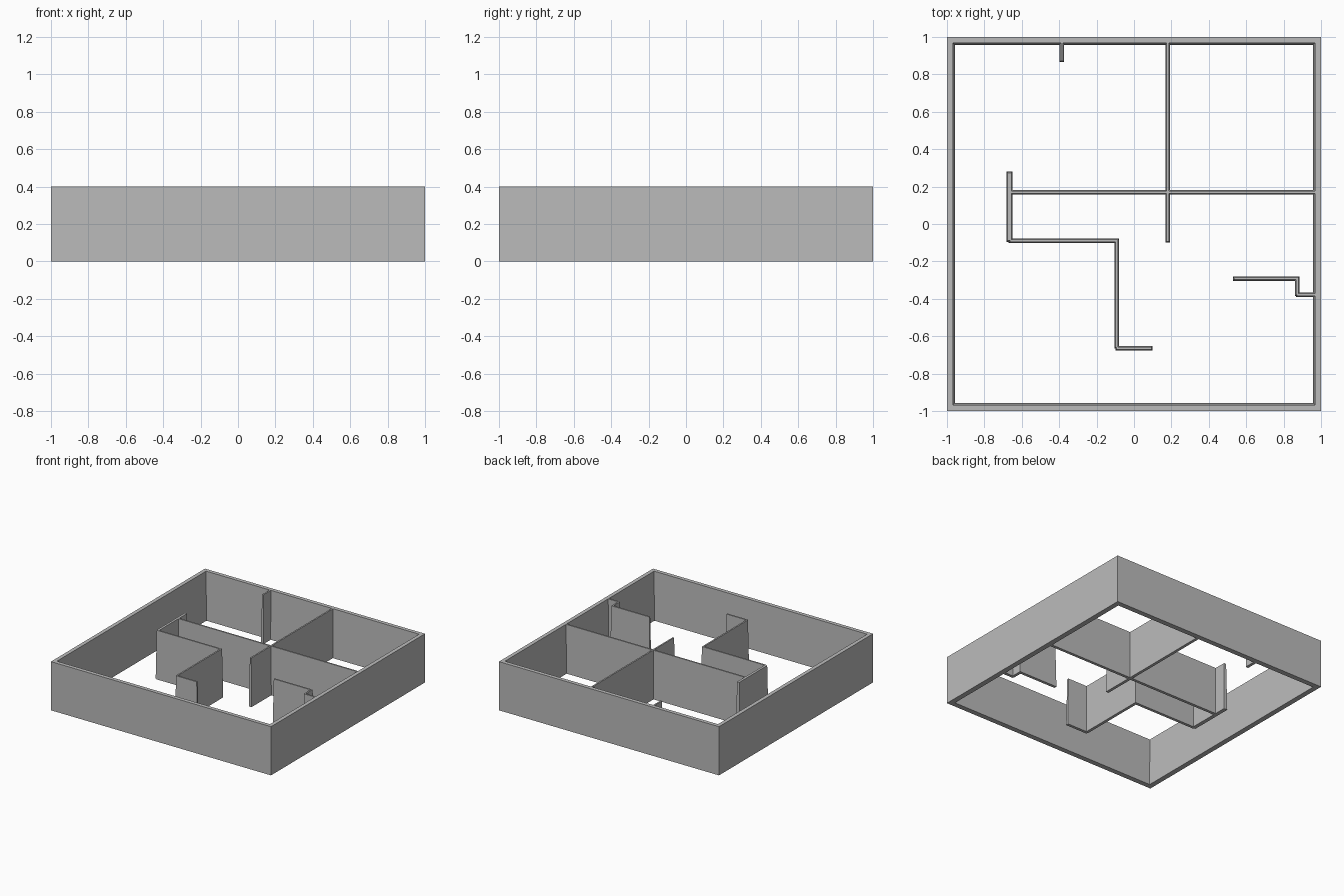
import bpy
import bmesh

cube = bpy.data.objects.get("Cube")
if cube:
    bpy.data.objects.remove(cube, do_unlink=True)

HEIGHT = 0.4

plaster = bpy.data.materials.new("plain_grey")
plaster.use_nodes = True
grey = (0.5, 0.5, 0.5, 1)
plaster.diffuse_color = grey
plaster.node_tree.nodes["Principled BSDF"].inputs["Base Color"].default_value = grey


def rect(bm, x0, x1, y0, y1, z):
    return [bm.verts.new((x, y, z)) for x, y in ((x0, y0), (x1, y0), (x1, y1), (x0, y1))]


def bridge(bm, a, b):
    for i in range(4):
        j = (i + 1) % 4
        bm.faces.new((a[i], a[j], b[j], b[i]))


def finish(name, bm):
    bmesh.ops.recalc_face_normals(bm, faces=bm.faces)
    mesh = bpy.data.meshes.new(name)
    bm.to_mesh(mesh)
    bm.free()
    mesh.materials.append(plaster)
    bpy.context.collection.objects.link(bpy.data.objects.new(name, mesh))


# Square outer wall: upright outside, slightly drafted inside, open floor
bm = bmesh.new()
rings = [rect(bm, -r, r, -r, r, z)
         for r, z in ((1, 0), (1, HEIGHT), (0.968, HEIGHT), (0.957, 0))]
for i in range(4):
    bridge(bm, rings[i], rings[(i + 1) % 4])
finish("outer_wall", bm)


# Partition walls: thin slabs that narrow towards the top
def partition(name, x0, x1, y0, y1, draft=0.006):
    bm = bmesh.new()
    low = rect(bm, x0, x1, y0, y1, 0)
    top = rect(bm, x0 + draft, x1 - draft, y0 + draft, y1 - draft, HEIGHT)
    bridge(bm, low, top)
    bm.faces.new(low)
    bm.faces.new(top)
    finish(name, bm)


def along_x(name, x0, x1, y, half=0.012):
    partition(name, x0, x1, y - half, y + half)


def along_y(name, x, y0, y1, half=0.012):
    partition(name, x - half, x + half, y0, y1)


along_y("back_stub_wall", -0.385, 0.865, 0.98)
along_y("back_room_divider", 0.18, -0.10, 0.98)
along_x("middle_cross_wall", -0.67, 0.98, 0.17)
along_y("hall_end_wall", -0.666, -0.095, 0.28, half=0.016)
along_x("hall_front_wall", -0.67, -0.08, -0.09)
along_y("front_room_divider", -0.092, -0.665, -0.08)
along_x("front_room_return", -0.10, 0.10, -0.664)
along_x("side_room_wall", 0.528, 0.883, -0.292)
along_y("side_room_jog", 0.873, -0.385, -0.28)
along_x("side_room_return", 0.866, 0.98, -0.378)
